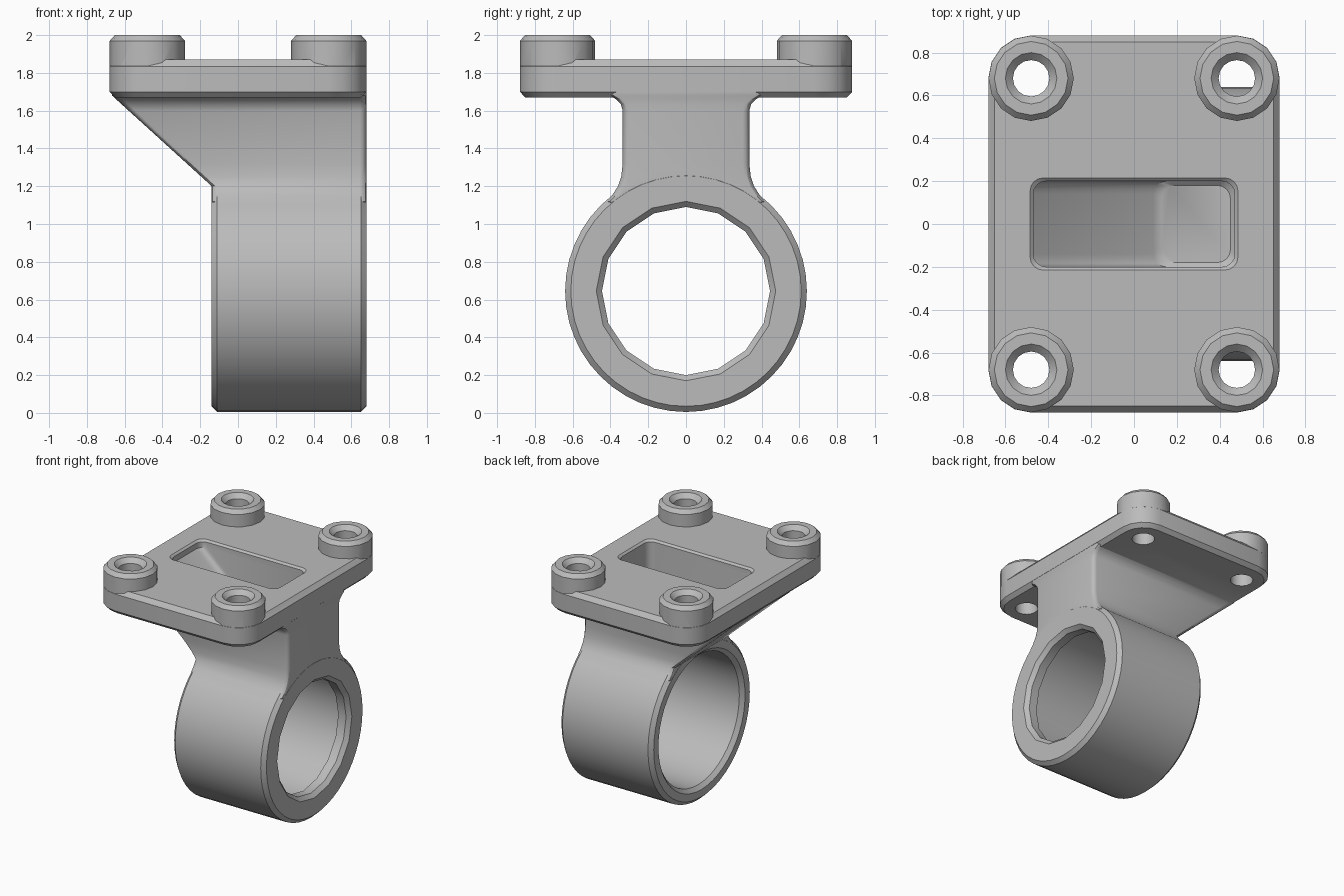
import bpy
import bmesh
from math import cos, sin, pi

cube = bpy.data.objects.get("Cube")
if cube:
    bpy.data.objects.remove(cube, do_unlink=True)

grey = bpy.data.materials.new("plain_grey")
grey.use_nodes = True
COLOR = (0.5, 0.5, 0.5, 1)
grey.diffuse_color = COLOR
grey.node_tree.nodes["Principled BSDF"].inputs["Base Color"].default_value = COLOR

RING_Z = 0.645
HOLE_X, HOLE_Y = 0.48, 0.68


def loft(name, loops):
    """Closed solid through equal-length loops of points."""
    bm = bmesh.new()
    rows = [[bm.verts.new(p) for p in loop] for loop in loops]
    n = len(rows[0])
    for a, b in zip(rows, rows[1:]):
        for i in range(n):
            j = (i + 1) % n
            bm.faces.new((a[i], a[j], b[j], b[i]))
    bm.faces.new(rows[0])
    bm.faces.new(rows[-1])
    bmesh.ops.recalc_face_normals(bm, faces=bm.faces)
    mesh = bpy.data.meshes.new(name)
    bm.to_mesh(mesh)
    bm.free()
    mesh.materials.append(grey)
    obj = bpy.data.objects.new(name, mesh)
    bpy.context.collection.objects.link(obj)
    return obj


def rounded_rect(x0, x1, w, r, n, z):
    """Horizontal rounded rectangle, symmetric in y."""
    pts = []
    corners = [(x1 - r, w - r), (x0 + r, w - r), (x0 + r, r - w), (x1 - r, r - w)]
    for k, (cx, cy) in enumerate(corners):
        for i in range(n + 1):
            a = (k + i / n) * pi / 2
            pts.append((cx + r * cos(a), cy + r * sin(a), z))
    return pts


def disc_x(name, profile, n):
    """Solid of revolution about the ring axis; profile is (x, radius)."""
    angles = [2 * pi * i / n for i in range(n)]
    return loft(name, [[(x, r * cos(a), RING_Z + r * sin(a)) for a in angles]
                       for x, r in profile])


def disc_z(name, cx, cy, profile, n=16):
    """Upright solid of revolution; profile is (z, radius)."""
    angles = [2 * pi * i / n for i in range(n)]
    return loft(name, [[(cx + r * cos(a), cy + r * sin(a), z) for a in angles]
                       for z, r in profile])


def combine(target, other, operation):
    mod = target.modifiers.new(other.name, "BOOLEAN")
    mod.object = other
    mod.operation = operation
    mod.solver = "EXACT"
    bpy.context.view_layer.objects.active = target
    bpy.ops.object.modifier_apply(modifier=mod.name)
    bpy.data.objects.remove(other, do_unlink=True)


# Mounting plate with chamfered top and bottom edges
bracket = loft("mounting_bracket", [
    rounded_rect(-0.68 + d, 0.68 - d, 0.88 - d, 0.2 - d, 4, z)
    for z, d in [(1.67, 0.03), (1.70, 0), (1.835, 0), (1.87, 0.03)]])

# Screw bosses
for sx in (-1, 1):
    for sy in (-1, 1):
        boss = disc_z("boss", sx * HOLE_X, sy * HOLE_Y,
                      [(1.75, 0.199), (1.97, 0.199), (2.0, 0.172)])
        combine(bracket, boss, "UNION")


# Neck with a sloping back, flared into plate and ring
def slope_x(z):
    return -0.139 - max(0, min(z, 1.68) - 1.2) * 1.1


neck_rows = [(1.0, 0.3), (1.12, 0.42), (1.15, 0.392), (1.2, 0.36), (1.25, 0.343),
             (1.32, 0.335), (1.6, 0.335), (1.635, 0.345), (1.66, 0.37),
             (1.68, 0.4), (1.78, 0.4)]
neck = loft("neck", [rounded_rect(slope_x(z), 0.679, w, 0.035, 3, z)
                     for z, w in neck_rows])
combine(bracket, neck, "UNION")

# Clamp ring
ring = disc_x("ring", [(-0.14, 0.61), (-0.11, 0.64), (0.65, 0.64), (0.68, 0.61)], 48)
combine(bracket, ring, "UNION")

# Wide bore, stopped by a narrower lip
bore = disc_x("bore", [(-0.16, 0.57), (-0.11, 0.52), (0.58, 0.52)], 48)
combine(bracket, bore, "DIFFERENCE")
lip = disc_x("lip_hole", [(0.5, 0.445), (0.65, 0.445), (0.7, 0.495)], 16)
combine(bracket, lip, "DIFFERENCE")

# Pocket with sloping floor
pocket = loft("pocket", [
    rounded_rect(x0, x1, w, 0.06, 4, z)
    for z, x0, x1, w in [(1.27, 0.13, 0.45, 0.18), (1.29, 0.09, 0.47, 0.2),
                         (1.81, -0.47, 0.47, 0.2), (1.855, -0.47, 0.47, 0.2),
                         (1.885, -0.5, 0.5, 0.23)]])
combine(bracket, pocket, "DIFFERENCE")

# Countersunk screw holes
for sx in (-1, 1):
    for sy in (-1, 1):
        hole = disc_z("screw_hole", sx * HOLE_X, sy * HOLE_Y,
                      [(1.6, 0.085), (1.965, 0.085), (2.01, 0.13)])
        combine(bracket, hole, "DIFFERENCE")

bpy.ops.object.select_all(action="DESELECT")
bracket.select_set(True)
bpy.context.view_layer.objects.active = bracket
bpy.ops.object.shade_smooth_by_angle()
